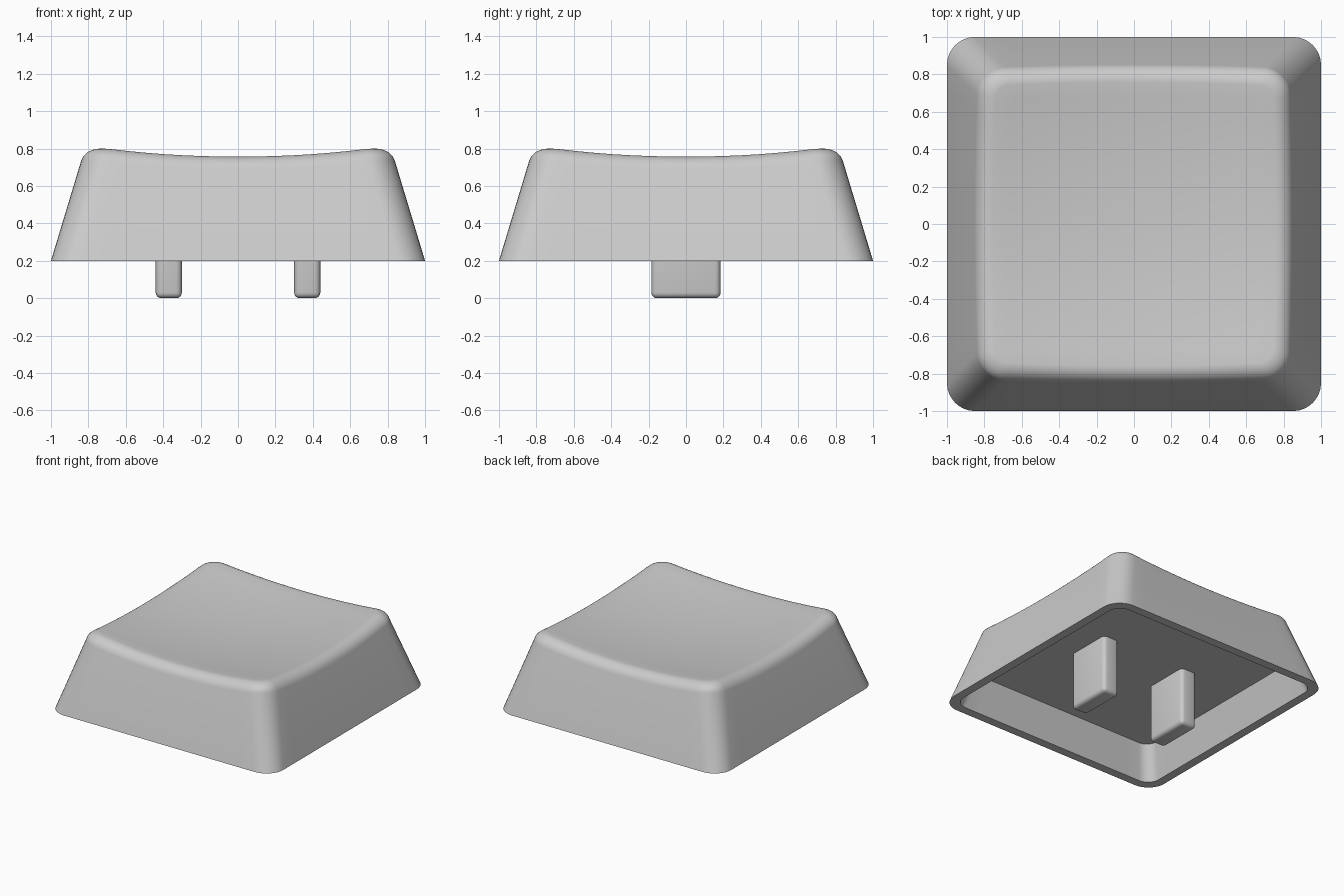
import bpy, bmesh, math

if "Cube" in bpy.data.objects:
    bpy.data.objects.remove(bpy.data.objects["Cube"])

grey = bpy.data.materials.new("light_grey")
grey.diffuse_color = (0.6, 0.6, 0.6, 1)
grey.use_nodes = True
grey.node_tree.nodes["Principled BSDF"].inputs["Base Color"].default_value = grey.diffuse_color

BASE_Z, TAPER, FILLET = 0.2, 0.302, 0.09
SIDE_STEPS, CORNER_STEPS = 14, 8


def dish(x, y):
    """Height of the hollowed top."""
    return 0.708 + 0.086 * (x * x + y * y)


def wall(z):
    """Half width of the sloping side at a height."""
    return 1 - TAPER * (z - BASE_Z)


def outline():
    """Rounded square as (corner sign x, sign y, arc direction x, y)."""
    pts = []
    for q in range(4):
        a0 = q * math.pi / 2
        sx, sy = [(1, 1), (-1, 1), (-1, -1), (1, -1)][q]
        for i in range(CORNER_STEPS + 1):
            a = a0 + i / CORNER_STEPS * math.pi / 2
            pts.append((sx, sy, math.cos(a), math.sin(a)))
        a = a0 + math.pi / 2
        nx, ny = -sy, sx
        for i in range(1, SIDE_STEPS):
            t = i / SIDE_STEPS
            pts.append((sx + (nx - sx) * t, sy + (ny - sy) * t,
                        math.cos(a), math.sin(a)))
    return pts


OUT = outline()


def place(p, half, r):
    return p[0] * (half - r) + p[2] * r, p[1] * (half - r) + p[3] * r


def finish(obj, angle):
    obj.data.materials.append(grey)
    bpy.ops.object.select_all(action='DESELECT')
    obj.select_set(True)
    bpy.context.view_layer.objects.active = obj
    bpy.ops.object.shade_smooth_by_angle(angle=math.radians(angle))


def make_object(name, bm):
    bmesh.ops.recalc_face_normals(bm, faces=bm.faces)
    mesh = bpy.data.meshes.new(name)
    bm.to_mesh(mesh)
    bm.free()
    obj = bpy.data.objects.new(name, mesh)
    bpy.context.collection.objects.link(obj)
    return obj


# Cap: cavity, bottom rim, sloping walls, rounded edge and dished top
rings = []
for half, r, z in [(0.852, 0.09, 0.46), (0.93, 0.1, BASE_Z), (1, 0.15, BASE_Z)]:
    rings.append([(*place(p, half, r), z) for p in OUT])

slope = math.atan(TAPER)
for i in range(9):
    phi = slope + (math.pi / 2 + 0.1 - slope) * i / 8
    r = 0.15 - 0.07 * i / 8
    ring = []
    for p in OUT:
        zc = dish(*place(p, 0.753, 0.08)) - FILLET
        half = wall(zc) - FILLET / math.cos(slope) + FILLET * math.cos(phi)
        ring.append((*place(p, half, r), zc + FILLET * math.sin(phi)))
    rings.append(ring)

edge = rings[-1]
for i in range(1, 10):
    s = 1 - i / 10
    rings.append([(x * s, y * s, dish(x * s, y * s)) for x, y, z in edge])

bm = bmesh.new()
loops = [[bm.verts.new(c) for c in ring] for ring in rings]
n = len(OUT)
bm.faces.new(loops[0])
for a, b in zip(loops, loops[1:]):
    for j in range(n):
        k = (j + 1) % n
        bm.faces.new((a[j], a[k], b[k], b[j]))
centre = bm.verts.new((0, 0, dish(0, 0)))
for j in range(n):
    bm.faces.new((loops[-1][j], loops[-1][(j + 1) % n], centre))
finish(make_object("key_cap", bm), 35)

# Two rounded pegs hanging from the cavity ceiling
for side, name in ((-1, "left_peg"), (1, "right_peg")):
    bm = bmesh.new()
    bmesh.ops.create_cube(bm, size=1)
    for v in bm.verts:
        v.co.x = v.co.x * 0.14 + side * 0.37
        v.co.y *= 0.37
        v.co.z = (v.co.z + 0.5) * 0.52
    bmesh.ops.bevel(bm, geom=bm.edges[:], offset=0.03, segments=4,
                    profile=0.5, affect='EDGES')
    finish(make_object(name, bm), 40)
